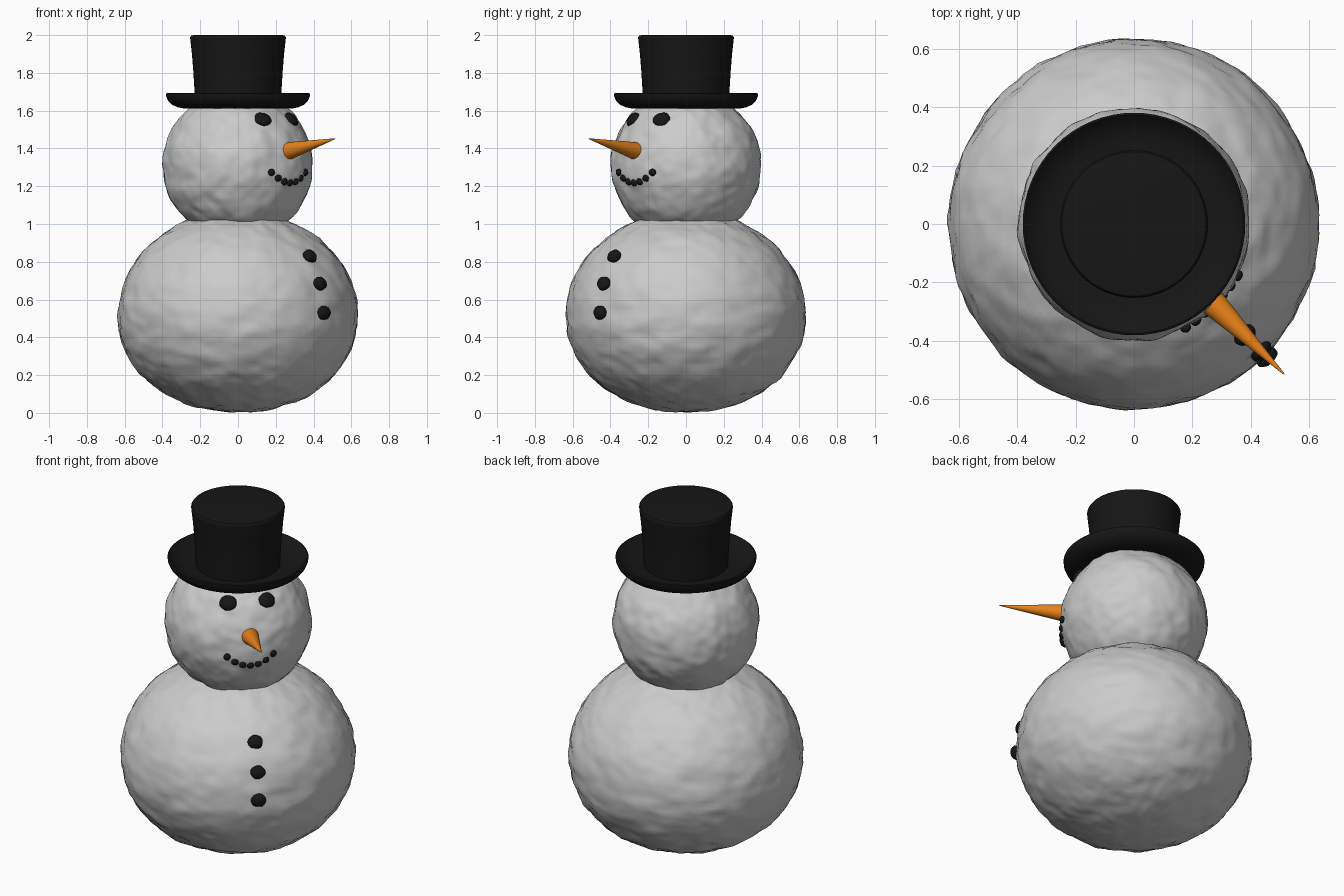
import bpy, bmesh, math
from mathutils import Vector, Matrix, noise

if "Cube" in bpy.data.objects:
    bpy.data.objects.remove(bpy.data.objects["Cube"])


def material(name, rgb):
    m = bpy.data.materials.new(name)
    m.diffuse_color = (*rgb, 1)
    m.use_nodes = True
    m.node_tree.nodes["Principled BSDF"].inputs["Base Color"].default_value = m.diffuse_color
    return m


BLACK = material("black", (0.008, 0.008, 0.008))
ORANGE = material("orange", (0.8, 0.22, 0.01))


def finish(name, bm, mat=None, angle=180):
    bmesh.ops.recalc_face_normals(bm, faces=bm.faces)
    me = bpy.data.meshes.new(name)
    bm.to_mesh(me)
    bm.free()
    ob = bpy.data.objects.new(name, me)
    bpy.context.collection.objects.link(ob)
    if mat:
        me.materials.append(mat)
    bpy.ops.object.select_all(action='DESELECT')
    ob.select_set(True)
    bpy.context.view_layer.objects.active = ob
    bpy.ops.object.shade_smooth_by_angle(angle=math.radians(angle))
    return ob


# Lumpy snow ball, optionally with a squatter lower half
def snowball(name, z, radius, up, down, seed):
    bm = bmesh.new()
    bmesh.ops.create_uvsphere(bm, u_segments=128, v_segments=80, radius=1)
    for v in bm.verts:
        n = v.co.normalized()
        p = n * radius + Vector((seed, seed, seed))
        bump = 0.009 * noise.noise(p * 9) + 0.006 * noise.noise(p * 20)
        low = n.z < 0 and down != up
        flare = max(math.hypot(n.x, n.y), 1e-4) ** -0.08 if low else 1
        v.co = Vector((n.x * radius * flare, n.y * radius * flare,
                       n.z * (down if n.z < 0 else up))) + n * bump
        v.co.z = max(v.co.z + z, 0)
    return finish(name, bm)


snowball("body", 0.515, 0.635, 0.555, 0.51, 3.7)
snowball("head", 1.31, 0.397, 0.397, 0.397, 8.2)


# Lathe a profile of (radius, z) around the z axis
def lathe(name, profile, mat, steps=64):
    bm = bmesh.new()
    vs = [bm.verts.new((r, 0, z)) for r, z in profile]
    es = [bm.edges.new(p) for p in zip(vs, vs[1:])]
    bmesh.ops.spin(bm, geom=vs + es, cent=(0, 0, 0), axis=(0, 0, 1),
                   angle=math.tau, steps=steps)
    bmesh.ops.remove_doubles(bm, verts=bm.verts, dist=1e-5)
    return finish(name, bm, mat, 40)


# Top hat: curled brim and flared crown
lathe("hat_brim", [(0, 1.612), (0.29, 1.612), (0.32, 1.618), (0.35, 1.632),
                   (0.37, 1.652), (0.38, 1.675), (0.381, 1.69), (0.374, 1.694),
                   (0.365, 1.686), (0.345, 1.668), (0.31, 1.653), (0.27, 1.647),
                   (0, 1.645)], BLACK)
lathe("hat_crown", [(0, 1.62), (0.227, 1.62), (0.23, 1.70), (0.236, 1.80),
                    (0.244, 1.90), (0.253, 1.98), (0.253, 1.99), (0.247, 1.998),
                    (0.235, 2.0), (0, 2.0)], BLACK)


# Frame with local z along the outward direction and local y upward
def facing(loc, out):
    out = Vector(out).normalized()
    side = Vector((0, 0, 1)).cross(out).normalized()
    up = out.cross(side)
    rot = Matrix((side, up, out)).transposed().to_4x4()
    return Matrix.Translation(loc) @ rot


# Coal lump: slightly irregular flattened ball
def coal(name, loc, out, w, h, d):
    bm = bmesh.new()
    bmesh.ops.create_icosphere(bm, subdivisions=3, radius=1)
    for v in bm.verts:
        k = 1 + 0.12 * noise.noise(v.co * 1.5 + Vector(loc) * 20)
        v.co = Vector((v.co.x * w, v.co.y * h, v.co.z * d)) * k
    bm.transform(facing(loc, out))
    return finish(name, bm, BLACK)


# Face features all look along the diagonal between +x and -y
head_c = Vector((0, 0, 1.31))
for name, x, y in (("eye_left", 0.13, -0.28), ("eye_right", 0.28, -0.13)):
    p = Vector((x, y, 1.553))
    coal(name, p, p - head_c, 0.048, 0.042, 0.025)

# Smile
for i in range(7):
    t = (i - 3) / 3
    z = 1.218 + 0.055 * t * t
    a = math.radians(-45 + 18.5 * t)
    r = math.sqrt(0.4 ** 2 - (z - 1.31) ** 2)
    p = Vector((r * math.cos(a), r * math.sin(a), z))
    coal(f"mouth_{i + 1}", p, p - head_c, 0.019, 0.019, 0.015)

# Buttons
for i, (s, z) in enumerate(((0.38, 0.83), (0.435, 0.685), (0.455, 0.53))):
    p = Vector((s, -s, z))
    coal(f"button_{i + 1}", p, (s, -s, (z - 0.515) * 1.2), 0.041, 0.037, 0.027)

# Carrot nose
base, tip = Vector((0.25, -0.25, 1.382)), Vector((0.515, -0.515, 1.452))
bm = bmesh.new()
bmesh.ops.create_cone(bm, cap_ends=True, segments=32, radius1=0.05,
                      radius2=0.002, depth=(tip - base).length)
bm.transform(facing((base + tip) / 2, tip - base))
finish("nose", bm, ORANGE, 40)
